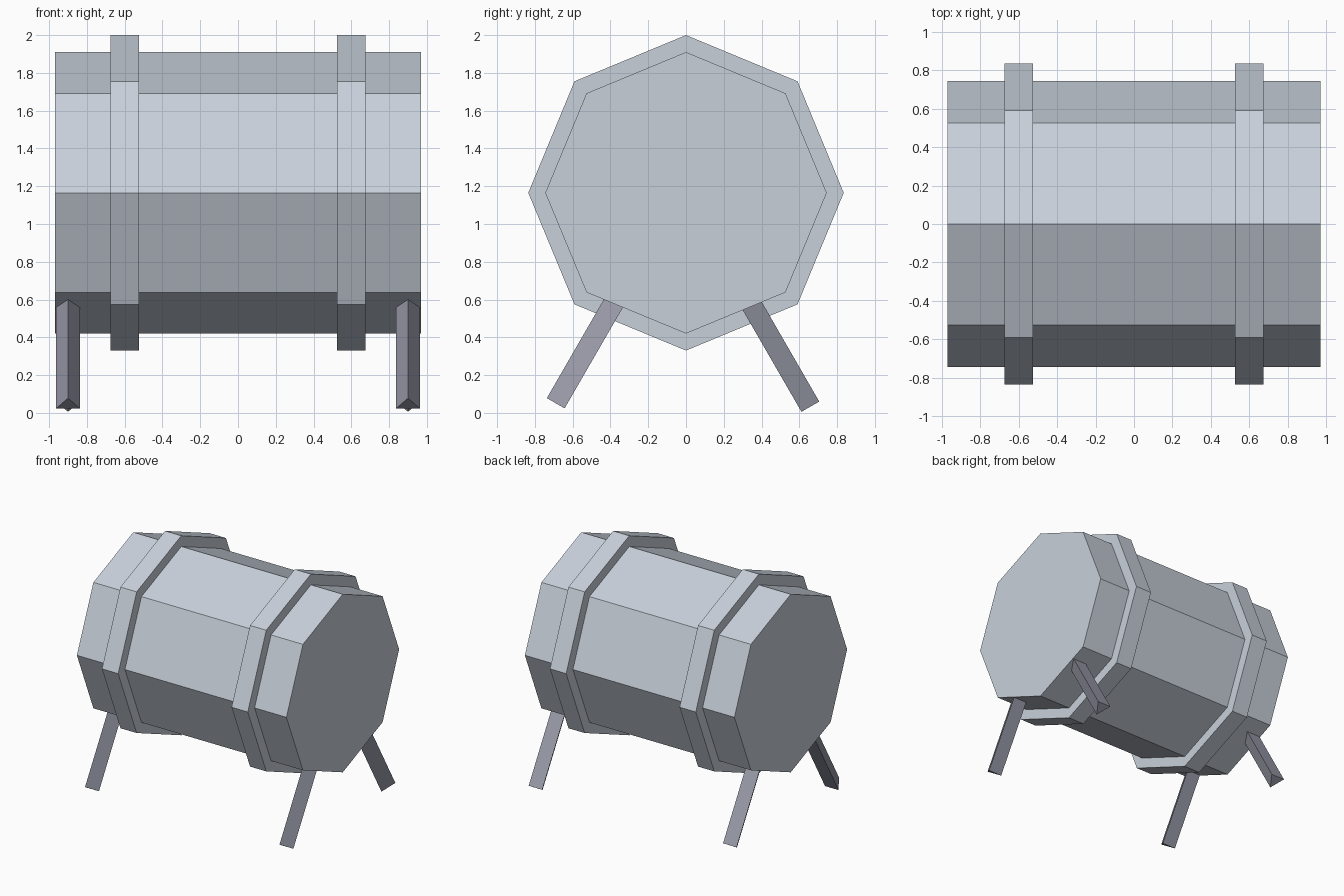
import bpy
import math
from mathutils import Matrix, Vector

default = bpy.data.objects.get("Cube")
if default:
    bpy.data.objects.remove(default, do_unlink=True)


def material(name, rgb):
    mat = bpy.data.materials.new(name)
    mat.use_nodes = True
    mat.diffuse_color = (*rgb, 1)
    mat.node_tree.nodes["Principled BSDF"].inputs["Base Color"].default_value = (*rgb, 1)
    return mat


pale_steel = material("pale_steel", (0.58, 0.63, 0.70))
leg_grey = material("leg_grey", (0.33, 0.34, 0.41))
AXIS_Z = 1.165


def prism(name, sides, radius, length, matrix, mat):
    """Flat-shaded prism along local z, placed by a matrix."""
    bpy.ops.mesh.primitive_cylinder_add(vertices=sides, radius=radius, depth=length)
    obj = bpy.context.object
    obj.name = name
    obj.data.materials.append(mat)
    obj.matrix_world = matrix
    return obj


def along_x(x):
    return Matrix.Translation((x, 0, AXIS_Z)) @ Matrix.Rotation(math.pi / 2, 4, "Y")


# Octagonal barrel lying along x, with a corner at the top
prism("barrel", 8, 0.745, 1.94, along_x(0), pale_steel)

# Raised hoops and splayed three-sided legs at both ends
LEG_LENGTH = 0.8
for side, s in (("left", 1), ("right", -1)):
    prism(side + "_hoop", 8, 0.835, 0.15, along_x(0.6 * s), pale_steel)
    for end, e in (("front", -1), ("back", 1)):
        # Every leg has its ridge turned to the front
        tilt = Matrix.Rotation(math.radians(30 * e), 4, "X")
        foot = Vector((0.9 * s, 0.674 * e, 0.042))
        centre = foot + tilt @ Vector((0, 0, LEG_LENGTH / 2))
        prism(f"{end}_{side}_leg", 3, 0.0725, LEG_LENGTH,
              Matrix.Translation(centre) @ tilt @ Matrix.Rotation(math.pi, 4, "Z"), leg_grey)
